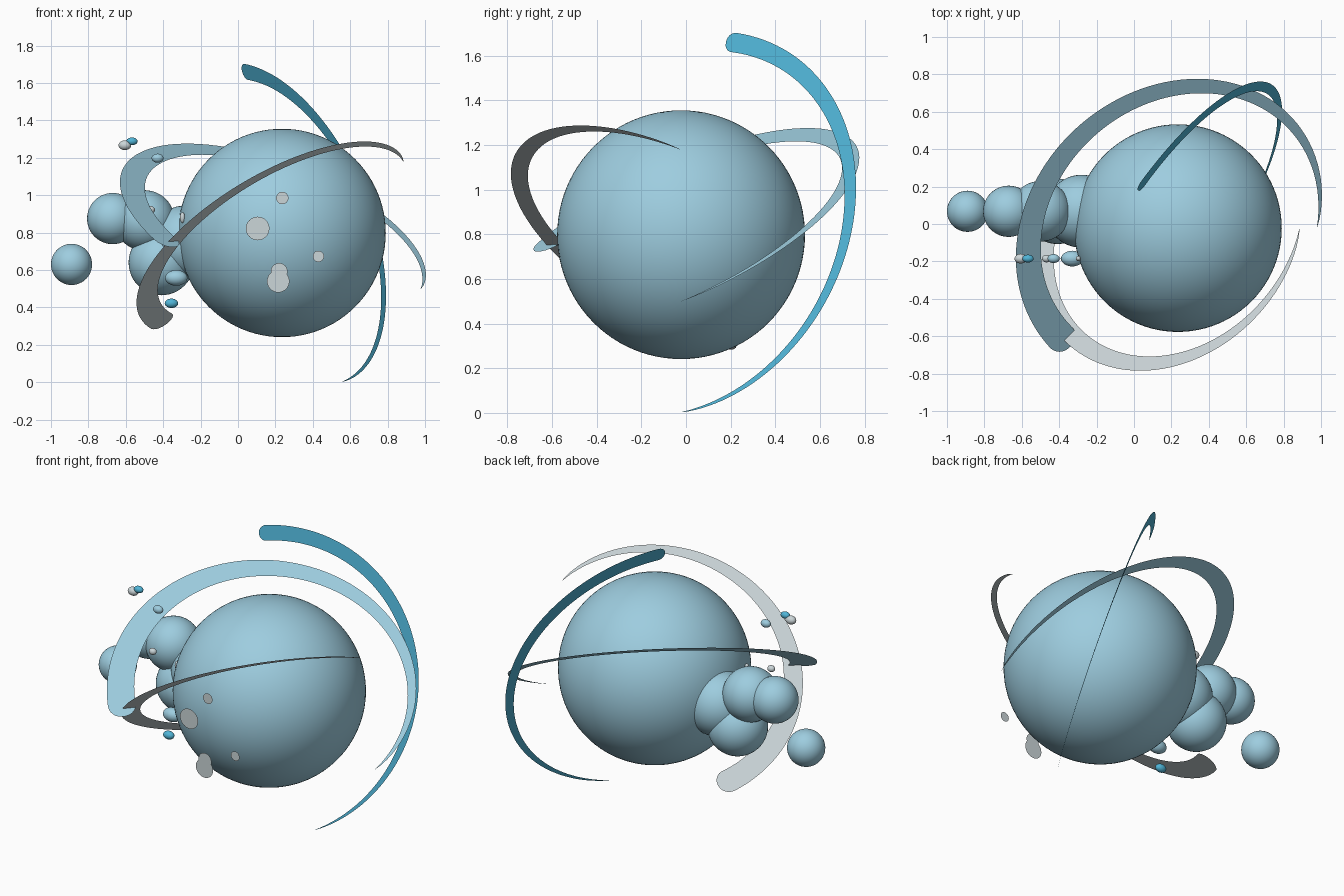
import bpy, bmesh, math
from mathutils import Vector, Matrix

cube = bpy.data.objects.get("Cube")
if cube:
    bpy.data.objects.remove(cube, do_unlink=True)


def material(name, rgb):
    mat = bpy.data.materials.new(name)
    mat.use_nodes = True
    colour = (*rgb, 1)
    mat.diffuse_color = colour
    mat.node_tree.nodes["Principled BSDF"].inputs["Base Color"].default_value = colour
    return mat


pale_blue = material("pale_blue", (0.34, 0.61, 0.74))
bright_blue = material("bright_blue", (0.08, 0.46, 0.68))
pale_grey = material("pale_grey", (0.60, 0.67, 0.69))


def add_object(name, bm, mat, smooth=False):
    mesh = bpy.data.meshes.new(name)
    bm.to_mesh(mesh)
    bm.free()
    mesh.materials.append(mat)
    for poly in mesh.polygons:
        poly.use_smooth = smooth
    obj = bpy.data.objects.new(name, mesh)
    bpy.context.collection.objects.link(obj)
    return obj


def ball(name, centre, radii, mat, segments=32):
    bm = bmesh.new()
    bmesh.ops.create_uvsphere(bm, u_segments=segments, v_segments=segments // 2, radius=1)
    bmesh.ops.scale(bm, vec=radii, verts=bm.verts)
    bmesh.ops.translate(bm, vec=centre, verts=bm.verts)
    return add_object(name, bm, mat, True)


def disc(name, x, z, radius, y):
    bm = bmesh.new()
    turn = Matrix.Translation((x, y, z)) @ Matrix.Rotation(math.pi / 2, 4, "X")
    bmesh.ops.create_circle(bm, cap_ends=True, segments=32, radius=radius, matrix=turn)
    return add_object(name, bm, pale_grey)


HUB = Vector((0.235, -0.022, 0.798))


def crescent(name, start, across, sweep, inner, width, mat, steps=96):
    """Flat tapering arc: a point at the start direction, a rounded wide end."""
    u = Vector(start).normalized()
    v = Vector(across)
    v = (v - u * v.dot(u)).normalized()
    cap = 0.45 * width / (inner[1] * math.radians(sweep))
    bm = bmesh.new()
    rows = []
    for i in range(steps + 1):
        t = 1 - (1 - i / steps) ** 1.4
        w = width * t ** 0.7
        r = inner[0] + (inner[1] - inner[0]) * t
        mid = r + w / 2
        # Round off the wide end
        over = max(0, (t - 1 + cap) / cap)
        half = max(w / 2 * math.sqrt(max(0, 1 - over * over)), 0.0005)
        a = math.radians(sweep) * t
        ray = u * math.cos(a) + v * math.sin(a)
        rows.append([bm.verts.new(HUB + ray * (mid + k * half)) for k in (-1, 1)])
    for (a0, a1), (b0, b1) in zip(rows, rows[1:]):
        bm.faces.new((a0, a1, b1, b0))
    return add_object(name, bm, mat)


# Large body
ball("main_sphere", HUB, (0.555, 0.555, 0.557), pale_blue, 96)

# Cluster of balls on the side
CLUSTER = [
    ("outer_ball", -0.89, 0.63, 0.11),
    ("end_ball", -0.67, 0.875, 0.137),
    ("upper_ball", -0.50, 0.865, 0.162),
    ("lower_ball", -0.41, 0.64, 0.175),
    ("root_ball", -0.28, 0.75, 0.195),
]
for name, x, z, r in CLUSTER:
    ball(name, (x, 0.068, z), (r, r, r), pale_blue, 48)

# Tapering arcs around the body
crescent("upright_arc", (0.374, 0, -0.927), (0.49, 0.85, 0.2), 165,
         (0.857, 0.867), 0.092, bright_blue)
crescent("back_arc", (0.928, 0, -0.373), (0.15, 0.91, 0.38), 234,
         (0.80, 0.775), 0.164, pale_blue)
crescent("front_arc", (0.863, 0, 0.505), (-0.205, -0.914, 0.35), 199,
         (0.753, 0.748), 0.144, pale_grey)

# Flat spots floating before the body
SPOTS = [(0.105, 0.822, 0.063), (0.237, 0.985, 0.033), (0.43, 0.673, 0.03),
         (0.215, 0.54, 0.06), (0.22, 0.592, 0.045)]
for i, (x, z, r) in enumerate(SPOTS):
    disc(f"spot_{i + 1}", x, z, r, -0.64 - 0.001 * i)

# Small droplets: x, z, half width, half height
DROPS = [
    (-0.605, 1.267, 0.034, 0.026, pale_grey),
    (-0.567, 1.288, 0.030, 0.021, bright_blue),
    (-0.430, 1.198, 0.032, 0.024, pale_blue),
    (-0.468, 0.922, 0.024, 0.020, pale_grey),
    (-0.297, 0.880, 0.014, 0.028, pale_grey),
    (-0.330, 0.558, 0.060, 0.042, pale_blue),
    (-0.356, 0.422, 0.036, 0.025, bright_blue),
]
for i, (x, z, w, h, mat) in enumerate(DROPS):
    ball(f"droplet_{i + 1}", (x, -0.185, z), (w, min(w, h), h), mat, 24)
